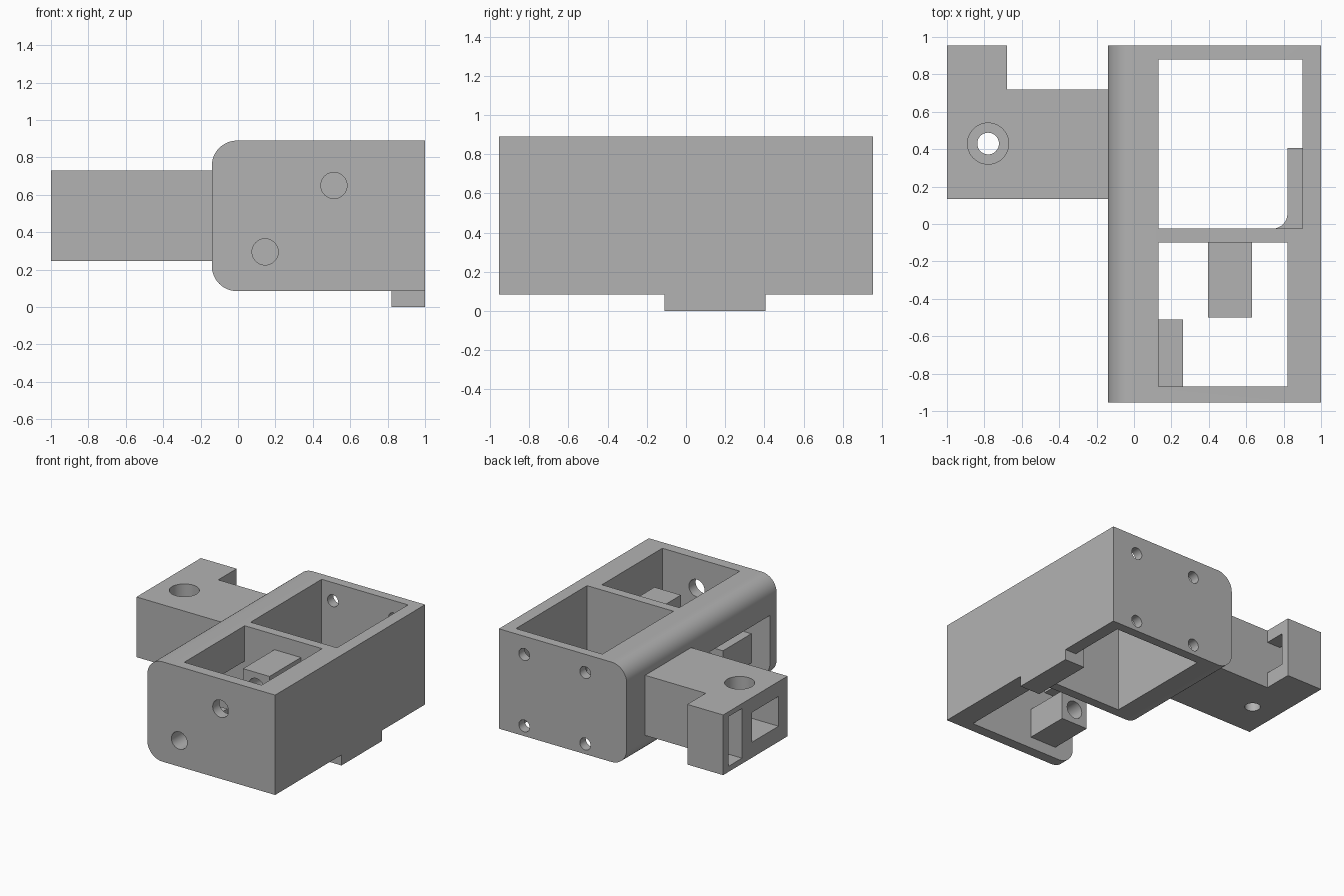
import bpy, bmesh, math
from mathutils import Vector

if "Cube" in bpy.data.objects:
    bpy.data.objects.remove(bpy.data.objects["Cube"], do_unlink=True)

gray = bpy.data.materials.new("plain gray")
gray.use_nodes = True
gray.diffuse_color = (0.45, 0.45, 0.45, 1)
gray.node_tree.nodes["Principled BSDF"].inputs["Base Color"].default_value = gray.diffuse_color


def prism(name, profile, axis, low, high):
    """Extrude a closed 2D profile along the x, y or z axis."""
    place = {"x": lambda a, b, c: (c, a, b),
             "y": lambda a, b, c: (a, c, b),
             "z": lambda a, b, c: (a, b, c)}[axis]
    bm = bmesh.new()
    base = bm.faces.new([bm.verts.new(place(a, b, low)) for a, b in profile])
    grown = bmesh.ops.extrude_face_region(bm, geom=[base])["geom"]
    tops = [v for v in grown if isinstance(v, bmesh.types.BMVert)]
    bmesh.ops.translate(bm, verts=tops, vec=Vector(place(0, 0, high - low)))
    bmesh.ops.recalc_face_normals(bm, faces=bm.faces[:])
    mesh = bpy.data.meshes.new(name)
    bm.to_mesh(mesh)
    bm.free()
    mesh.materials.append(gray)
    obj = bpy.data.objects.new(name, mesh)
    bpy.context.collection.objects.link(obj)
    return obj


def box(name, x, y, z):
    return prism(name, [(x[0], y[0]), (x[1], y[0]), (x[1], y[1]), (x[0], y[1])], "z", *z)


def arc(cx, cy, r, start, end, steps=12):
    angles = [math.radians(start + (end - start) * i / steps) for i in range(steps + 1)]
    return [(cx + r * math.cos(t), cy + r * math.sin(t)) for t in angles]


def rod(cx, cy, r, axis, low, high):
    return prism("cutter", arc(cx, cy, r, 0, 360, 48)[:-1], axis, low, high)


def cut(obj, cutters):
    """Subtract each cutter from the part, then discard it."""
    bpy.context.view_layer.objects.active = obj
    for cutter in cutters:
        cutter.hide_render = True
        mod = obj.modifiers.new("cut", "BOOLEAN")
        mod.operation, mod.solver, mod.object = "DIFFERENCE", "EXACT", cutter
        bpy.ops.object.modifier_apply(modifier=mod.name)
        bpy.data.objects.remove(cutter, do_unlink=True)


# Housing: rounded on its -x edges, with two open bays
r, bottom, top = 0.135, 0.085, 0.89
outline = [(1, bottom), (1, top)]
outline += arc(-0.14 + r, top - r, r, 90, 180) + arc(-0.14 + r, bottom + r, r, 180, 270)
housing = prism("housing", outline, "y", -0.955, 0.955)
screws = [(0.145, 0.295), (0.513, 0.65)]
cutters = [box("cutter", (0.13, 0.9), (-0.025, 0.88), (-0.1, 1)),
           box("cutter", (0.13, 0.82), (-0.87, -0.1), (-0.1, 1)),
           box("cutter", (-0.3, 0.2), (-0.87, -0.1), (-0.1, 0.605))]
cutters += [rod(x, z, 0.07, "y", -1.1, -0.8) for x, z in screws]
cutters += [rod(x, z, 0.048, "y", 0.8, 1.1) for x in (0.23, 0.774) for z in (0.167, 0.743)]
cut(housing, cutters)

# Screw bosses: one on the front plate, one on the divider
s = 0.118
(bx, bz), (ax, az) = screws
front_boss = box("front_screw_boss", (bx - s, bx + s), (-0.88, -0.51), (bz - s, bz + s))
cut(front_boss, [rod(bx, bz, 0.07, "y", -1, -0.4)])
divider_boss = box("divider_screw_boss", (ax - s, ax + s), (-0.5, -0.08), (az - s, az + s))
cut(divider_boss, [rod(ax, az, 0.07, "y", -0.6, -0.13)])

# Foot tab and the filleted ledge above it
foot = box("foot_tab", (0.82, 1), (-0.11, 0.405), (0, 0.095))
ledge = prism("inner_ledge", [(0.82, 0.405), (0.92, 0.405), (0.92, -0.05), (0.74, -0.05)]
              + arc(0.74, 0.055, 0.08, -90, 0), "z", bottom, 0.17)

# Side arm: L-shaped, with counterbored hole, nut pocket and end slot
arm = prism("side_arm", [(-1, 0.135), (-0.1, 0.135), (-0.1, 0.72), (-0.68, 0.72),
                         (-0.68, 0.955), (-1, 0.955)], "z", 0.245, 0.73)
cut(arm, [box("cutter", (-1.1, -0.6), (0.25, 0.59), (0.37, 0.61)),
          rod(-0.78, 0.43, 0.11, "z", 0.5, 0.9),
          rod(-0.78, 0.43, 0.058, "z", 0.1, 0.55),
          box("cutter", (-1.1, -0.8), (0.715, 0.885), (0.29, 0.69)),
          box("cutter", (-0.85, -0.6), (0.7201, 0.885), (0.37, 0.63))])

# Smooth the curved walls and keep the edges sharp
bpy.ops.object.select_all(action="DESELECT")
for part in (housing, front_boss, divider_boss, foot, ledge, arm):
    part.select_set(True)
bpy.context.view_layer.objects.active = housing
bpy.ops.object.shade_smooth_by_angle(angle=math.radians(30))
